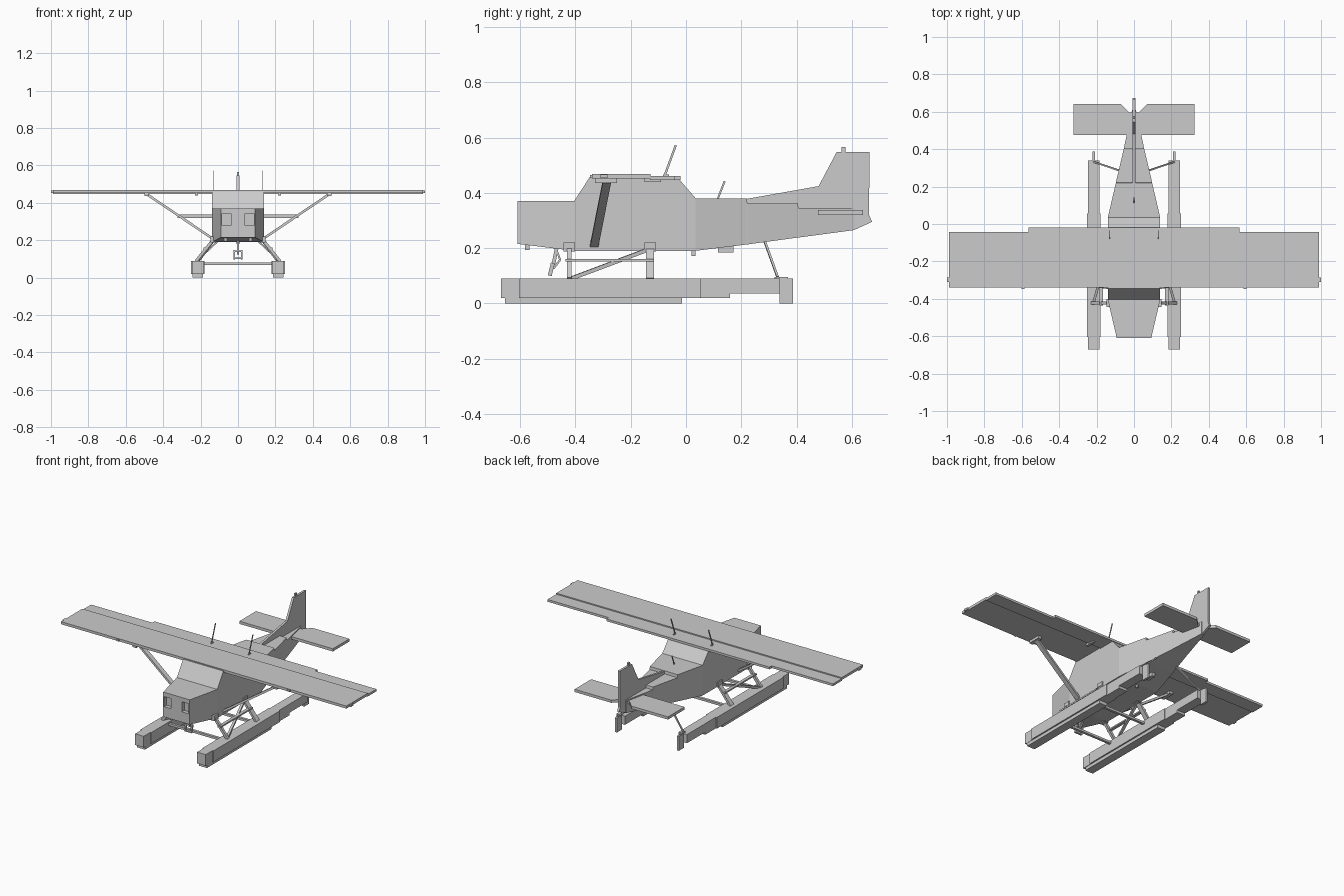
import bpy, bmesh
from mathutils import Vector

cube = bpy.data.objects.get("Cube")
if cube:
    bpy.data.objects.remove(cube, do_unlink=True)


def finish(name, bm):
    bmesh.ops.recalc_face_normals(bm, faces=bm.faces)
    mesh = bpy.data.meshes.new(name)
    bm.to_mesh(mesh)
    bm.free()
    obj = bpy.data.objects.new(name, mesh)
    bpy.context.collection.objects.link(obj)
    return obj


def box(name, x, y, z):
    """Box from (min, max) pairs."""
    bm = bmesh.new()
    bmesh.ops.create_cube(bm, size=1)
    for v in bm.verts:
        v.co = [sum(r) / 2 + c * (r[1] - r[0]) for r, c in zip((x, y, z), v.co)]
    return finish(name, bm)


def prism(name, points, start, depth):
    """Extrude a flat polygon of 3D points along a depth vector."""
    bm = bmesh.new()
    verts = [bm.verts.new(Vector(p) + Vector(start)) for p in points]
    face = bm.faces.new(verts)
    ext = bmesh.ops.extrude_face_region(bm, geom=[face])["geom"]
    moved = [g for g in ext if isinstance(g, bmesh.types.BMVert)]
    bmesh.ops.translate(bm, verts=moved, vec=depth)
    return finish(name, bm)


def bar(name, a, b, width, thick):
    """Rectangular bar from a to b; width lies mostly along y."""
    a, b = Vector(a), Vector(b)
    d = (b - a).normalized()
    ref = Vector((0, 1, 0)) if abs(d.y) < 0.8 else Vector((0, 0, 1))
    u = (ref - d * ref.dot(d)).normalized() * width / 2
    v = d.cross(u).normalized() * thick / 2
    return prism(name, [u + v, u - v, -u - v, -u + v], a, b - a)


def mirrored(obj):
    """Mirror a part to the other side of the aircraft."""
    mod = obj.modifiers.new("Mirror", 'MIRROR')
    mod.use_axis[0] = True
    return obj


def loft(name, stations):
    """Join rectangular sections given as (y, half width, bottom, top)."""
    bm = bmesh.new()
    rings = [[bm.verts.new((sx * w, y, z)) for sx, z in
              ((-1, lo), (1, lo), (1, hi), (-1, hi))] for y, w, lo, hi in stations]
    for r, s in zip(rings, rings[1:]):
        for i in range(4):
            j = (i + 1) % 4
            bm.faces.new((r[i], r[j], s[j], s[i]))
    bm.faces.new(rings[0])
    bm.faces.new(rings[-1])
    return finish(name, bm)


# Fuselage with windshield slope, cabin, and stepped tail cone
fuselage = loft("fuselage", [
    (-0.61, 0.092, 0.215, 0.37), (-0.405, 0.14, 0.19, 0.37),
    (-0.345, 0.14, 0.19, 0.462), (-0.03, 0.14, 0.19, 0.455),
    (0.035, 0.14, 0.19, 0.38), (0.22, 0.097, 0.213, 0.38),
    (0.222, 0.097, 0.213, 0.362), (0.405, 0.054, 0.238, 0.362),
    (0.407, 0.054, 0.238, 0.345), (0.61, 0.01, 0.265, 0.345)])

# Recessed cooling intakes in the nose
cutter = mirrored(box("intake_cutter", (0.037, 0.085), (-0.7, -0.585), (0.28, 0.343)))
cutter.hide_render = True
cutter.hide_set(True)
cut = fuselage.modifiers.new("Intakes", 'BOOLEAN')
cut.operation = 'DIFFERENCE'
cut.object = cutter

# Fin and rudder
fin = [(0.22, 0.378), (0.48, 0.424), (0.545, 0.547), (0.665, 0.547), (0.662, 0.32),
       (0.674, 0.295), (0.61, 0.266), (0.54, 0.27), (0.5, 0.34), (0.22, 0.355)]
prism("fin", [(0, y, z) for y, z in fin], (-0.007, 0, 0), (0.014, 0, 0))
box("fin_beacon", (-0.005, 0.005), (0.562, 0.578), (0.545, 0.565))

# Horizontal stabilizer
stab = [(0.0, 0.477), (0.324, 0.477), (0.324, 0.641), (0.07, 0.641), (0.025, 0.595), (0.0, 0.595)]
mirrored(prism("stabilizer", [(x, y, 0) for x, y in stab], (0, 0, 0.32), (0, 0, 0.017)))

# Wing: main panel, flaps and ailerons
box("wing", (-0.99, 0.99), (-0.34, -0.128), (0.452, 0.468))
mirrored(box("flap", (0, 0.565), (-0.13, -0.02), (0.447, 0.461)))
mirrored(box("aileron", (0.565, 0.99), (-0.13, -0.042), (0.447, 0.461)))
mirrored(box("wingtip_light", (0.985, 1.0), (-0.31, -0.285), (0.453, 0.466)))
mirrored(box("landing_light", (0.585, 0.601), (-0.347, -0.33), (0.454, 0.465)))
mirrored(box("flap_hinge", (0.215, 0.23), (-0.15, -0.09), (0.439, 0.452)))

# Wing struts
mirrored(bar("wing_strut", (0.13, -0.333, 0.205), (0.49, -0.285, 0.448), 0.03, 0.013))
mirrored(box("strut_fitting", (0.475, 0.5), (-0.33, -0.25), (0.436, 0.453)))

# Antennas
mirrored(bar("roof_antenna", (0.13, -0.078, 0.46), (0.13, -0.037, 0.572), 0.008, 0.003))
mirrored(box("antenna_base", (0.126, 0.134), (-0.083, -0.062), (0.455, 0.466)))
bar("rear_antenna", (0, 0.115, 0.378), (0, 0.14, 0.442), 0.007, 0.003)
box("belly_antenna", (-0.012, 0.012), (0.115, 0.172), (0.184, 0.212))
box("belly_drain", (-0.006, 0.006), (0.02, 0.034), (0.172, 0.192))

# Float hulls, with chines, keel and water rudder
hull = [(-0.67, 0.02), (0.16, 0.02), (0.16, 0.036), (0.34, 0.036), (0.34, 0.09), (-0.67, 0.09)]
mirrored(prism("float_hull", [(0, y, z) for y, z in hull], (0.185, 0, 0), (0.06, 0, 0)))
mirrored(box("float_chine", (0.179, 0.252), (-0.605, 0.055), (0.02, 0.09)))
mirrored(box("float_keel", (0.188, 0.243), (-0.655, -0.015), (0, 0.021)))
mirrored(box("water_rudder", (0.208, 0.222), (0.338, 0.387), (0, 0.09)))
mirrored(box("rudder_post", (0.21, 0.22), (0.32, 0.37), (0.088, 0.096)))
mirrored(bar("rudder_cable_strut", (0.07, 0.283, 0.23), (0.215, 0.332, 0.094), 0.008, 0.008))

# Float undercarriage
mirrored(bar("front_gear_strut", (0.135, -0.423, 0.2), (0.225, -0.423, 0.088), 0.016, 0.016))
mirrored(bar("rear_gear_strut", (0.135, -0.13, 0.2), (0.225, -0.13, 0.088), 0.03, 0.014))
mirrored(bar("diagonal_gear_strut", (0.215, -0.415, 0.09), (0.135, -0.13, 0.197), 0.014, 0.014))
mirrored(bar("gear_step_rail", (0.175, -0.437, 0.156), (0.175, -0.115, 0.156), 0.009, 0.02))
for label, y in (("front", -0.423), ("rear", -0.13)):
    box(label + "_spreader_bar", (-0.2, 0.2), (y - 0.008, y + 0.008), (0.068, 0.082))
    mirrored(box(label + "_gear_mount", (0.115, 0.147), (y - 0.021, y + 0.021), (0.187, 0.22)))

# Tow link and frame under the nose
bar("tow_link", (0, -0.468, 0.2), (0, -0.48, 0.14), 0.013, 0.012)
bar("tow_brace", (0, -0.47, 0.197), (0, -0.455, 0.156), 0.007, 0.01)
bar("tow_brace_lower", (0, -0.455, 0.158), (0, -0.48, 0.125), 0.007, 0.01)
mirrored(bar("tow_frame_side", (0.021, -0.482, 0.146), (0.021, -0.493, 0.1), 0.014, 0.008))
for z, y in ((0.142, -0.483), (0.104, -0.492)):
    box("tow_frame_bar", (-0.025, 0.025), (y - 0.007, y + 0.007), (z - 0.004, z + 0.004))

# Exhaust
mirrored(box("exhaust", (0.06, 0.076), (-0.583, -0.567), (0.193, 0.22)))
